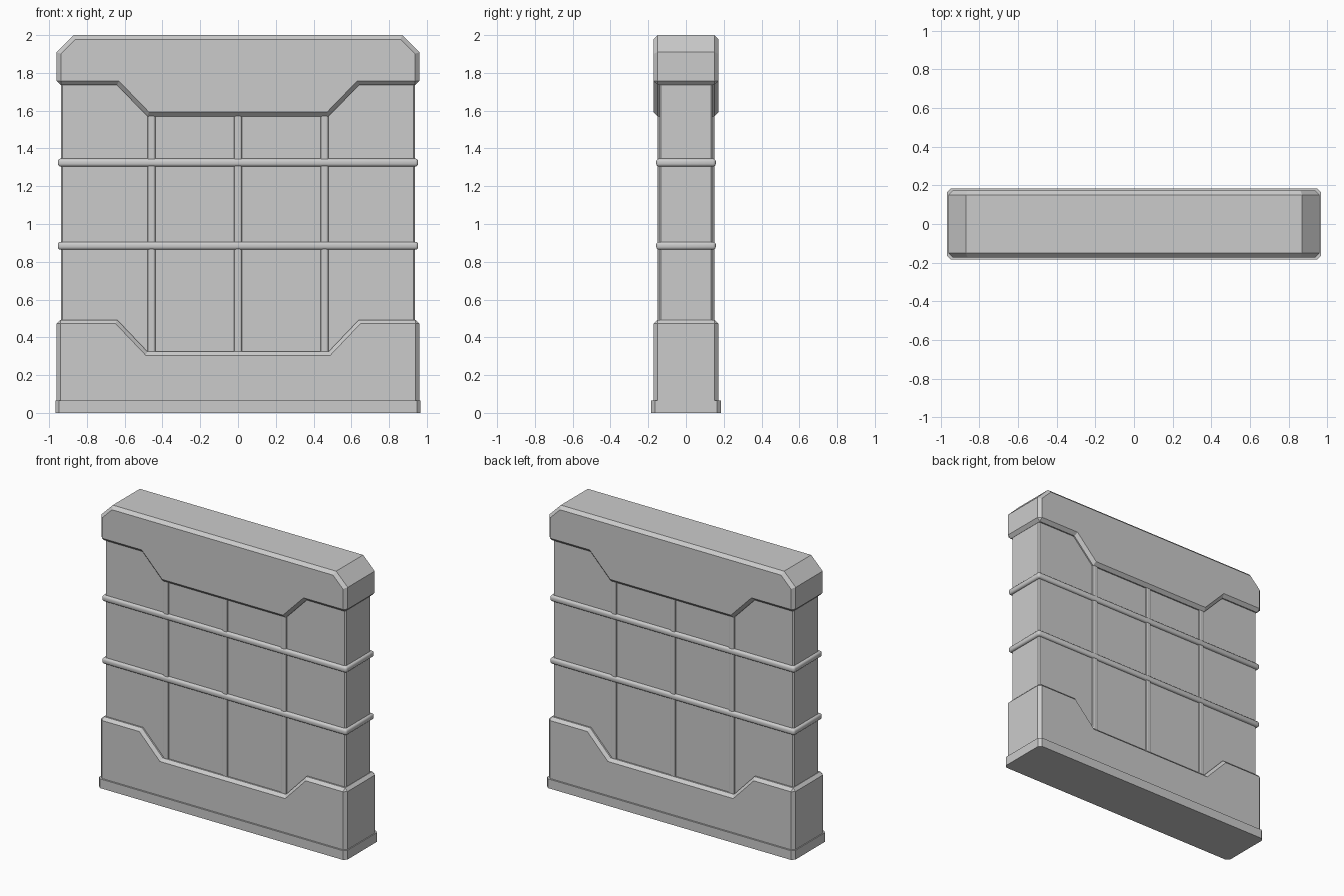
import bpy, bmesh

if "Cube" in bpy.data.objects:
    bpy.data.objects.remove(bpy.data.objects["Cube"])


def prism(name, profile, half_depth, bevel, pick):
    """Front-view profile extruded along y; edges chosen by pick get a chamfer."""
    bm = bmesh.new()
    face = bm.faces.new([bm.verts.new((x, -half_depth, z)) for x, z in profile])
    ext = bmesh.ops.extrude_face_region(bm, geom=[face])
    verts = [v for v in ext["geom"] if isinstance(v, bmesh.types.BMVert)]
    bmesh.ops.translate(bm, verts=verts, vec=(0, 2 * half_depth, 0))
    bmesh.ops.recalc_face_normals(bm, faces=bm.faces)
    edges = [e for e in bm.edges if pick(*[v.co for v in e.verts])]
    bmesh.ops.bevel(bm, geom=edges, offset=bevel, segments=1, affect='EDGES')
    return finish(name, bm)


def box(name, x, y, z, half_x, half_y, half_z, bevel, axes, segments=1):
    """Box whose edges running along the given axes are bevelled."""
    bm = bmesh.new()
    bmesh.ops.create_cube(bm, size=2)
    for v in bm.verts:
        v.co = (x + v.co.x * half_x, y + v.co.y * half_y, z + v.co.z * half_z)

    def axis(e):
        d = e.verts[0].co - e.verts[1].co
        return max(range(3), key=lambda i: abs(d[i]))
    edges = [e for e in bm.edges if axis(e) in axes]
    bmesh.ops.bevel(bm, geom=edges, offset=bevel, segments=segments,
                    profile=0.5, affect='EDGES')
    return finish(name, bm)


def finish(name, bm):
    mesh = bpy.data.meshes.new(name)
    bm.to_mesh(mesh)
    bm.free()
    ob = bpy.data.objects.new(name, mesh)
    bpy.context.collection.objects.link(ob)
    return ob


def mirrored(half):
    """Complete a right-half outline across x = 0."""
    return half + [(-x, z) for x, z in reversed(half)]


# Main slab
box("wall_body", 0, 0, 0.95, 0.937, 0.141, 0.9, 0.009, (2,))

# Top cap: clipped upper corners, stepped lower edge, chamfered rim
cap = mirrored([(0.48, 1.57), (0.64, 1.735), (0.96, 1.735), (0.96, 1.91), (0.87, 2.0)])
prism("top_cap", cap, 0.172, 0.022,
      lambda a, b: abs(a.y - b.y) < 1e-4 or
      (abs(a.x) > 0.95 and a.z < 1.8 and b.z < 1.8))

# Base: stepped upper edge, chamfered rim and corners
base = mirrored([(0.96, 0.04), (0.96, 0.493), (0.64, 0.493), (0.48, 0.325)])
prism("base_block", base, 0.172, 0.02,
      lambda a, b: (abs(a.y - b.y) < 1e-4 and max(a.z, b.z) > 0.1) or
      (abs(a.x) > 0.95 and a.z > 0.4 and b.z > 0.4))

# Foot plate
box("foot_plate", 0, 0, 0.0325, 0.967, 0.184, 0.0325, 0.02, (2,))

# Horizontal bands wrapping the slab
for i, z in enumerate((0.885, 1.325)):
    band = box(f"horizontal_band_{i + 1}", 0, 0, z, 0.954, 0.158, 0.021,
               0.015, (0, 1, 2), 3)
    for p in band.data.polygons:
        p.use_smooth = True

# Vertical ribs on both faces
for i, x in enumerate((-0.458, 0, 0.458)):
    for side, y in (("front", -0.135), ("back", 0.135)):
        rib = box(f"{side}_rib_{i + 1}", x, y, 0.95, 0.021, 0.016, 0.68,
                  0.01, (2,), 2)
